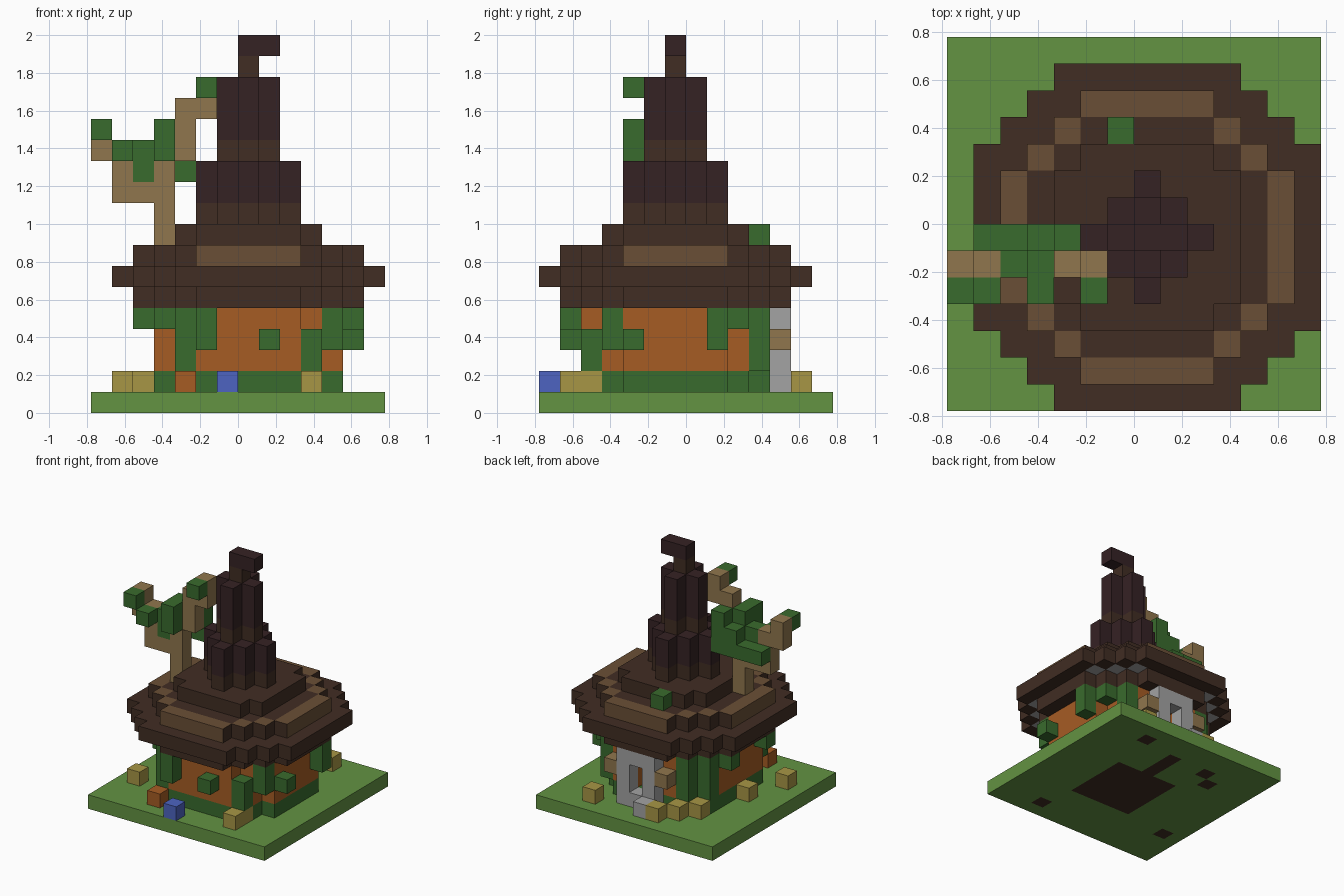
import bpy
import bmesh
from mathutils import Vector

U = 1 / 9            # block size
CI, CJ = 7, 6        # column of the roof's centre

cube = bpy.data.objects.get("Cube")
if cube:
    bpy.data.objects.remove(cube)


def linear(c):
    c /= 255
    return c / 12.92 if c <= 0.04045 else ((c + 0.055) / 1.055) ** 2.4


def material(name, hexcode):
    rgb = [linear(v) for v in bytes.fromhex(hexcode)] + [1]
    m = bpy.data.materials.new(name)
    m.use_nodes = True
    m.diffuse_color = rgb
    m.node_tree.nodes["Principled BSDF"].inputs["Base Color"].default_value = rgb
    return m


MATS = {n: material(n, h) for n, h in {
    "grass": "639342", "brown": "412d23", "light_brown": "6a4f36",
    "dark_wood": "352224", "leaf": "396b2d", "branch_wood": "90764d",
    "orange_wall": "a65c24", "straw": "a79645", "blue": "4d64c1",
    "stone": "a3a3a3"}.items()}

parts = {}           # part name -> (cells, colour rule)
filled = set()


def part(name, cells, colour):
    """Register blocks; a colour is a name or a rule(cell, normal)."""
    rule = colour if callable(colour) else (lambda c, n: colour)
    cells = set(cells) - filled
    filled.update(cells)
    parts[name] = (cells, rule)


def box(i0, i1, j0, j1, k0, k1):
    return {(i, j, k) for i in range(i0, i1 + 1)
            for j in range(j0, j1 + 1) for k in range(k0, k1 + 1)}


def offset(c):
    return abs(c[0] - CI), abs(c[1] - CJ)


def octagon(radius, diagonal, k0, k1):
    cells = box(CI - radius, CI + radius, CJ - radius, CJ + radius, k0, k1)
    return {c for c in cells if sum(offset(c)) <= diagonal}


def build(name, cells, rule):
    bm = bmesh.new()
    me = bpy.data.meshes.new(name)
    slots = []
    corner = Vector((-7, -7, 0))
    for c in sorted(cells):
        for axis in range(3):
            for s in (-1, 1):
                n = [0, 0, 0]
                n[axis] = s
                if tuple(a + b for a, b in zip(c, n)) in filled:
                    continue
                n = Vector(n)
                u = Vector([float(a == (axis + 1) % 3) for a in range(3)])
                v = n.cross(u)
                mid = Vector(c) + corner + Vector((.5, .5, .5)) + n / 2
                ring = [mid + (u * a + v * b) / 2
                        for a, b in ((-1, -1), (1, -1), (1, 1), (-1, 1))]
                f = bm.faces.new([bm.verts.new(p * U) for p in ring])
                col = rule(c, n)
                if col not in slots:
                    slots.append(col)
                    me.materials.append(MATS[col])
                f.material_index = slots.index(col)
    bmesh.ops.remove_doubles(bm, verts=bm.verts, dist=0.001)
    bm.to_mesh(me)
    bm.free()
    bpy.context.collection.objects.link(bpy.data.objects.new(name, me))


# Straw bales around the house
straw = [(10, 12), (10, 1), (10, 2), (1, 3), (2, 6), (5, 12), (4, 11), (3, 10)]
part("straw_bales", {(i, j, 1) for i, j in straw}, "straw")
part("blue_block", {(6, 0, 1)}, "blue")
part("orange_block", {(4, 1, 1)}, "orange_wall")

# Ground with bare earth below the floor, the path and some bales
earth = {(i, j) for i, j, k in box(5, 9, 4, 8, 0, 0) | box(7, 7, 9, 11, 0, 0)}
earth |= {(10, 12), (10, 1), (1, 3), (4, 11), (3, 10)}
part("ground", box(0, 13, 0, 13, 0, 0),
     lambda c, n: "brown" if n.z and c[:2] in earth else "grass")


# Hollow octagonal walls with a doorway at the back
def shell(k0, k1):
    return {c for c in octagon(4, 6, k0, k1)
            if max(offset(c)) == 4 or offset(c) == (3, 3)}


doorway = box(7, 7, 10, 11, 2, 3)
part("foundation", shell(1, 1), "leaf")
part("walls", shell(2, 4) - doorway, "orange_wall")
part("door_frame", box(6, 8, 11, 11, 1, 4) - doorway, "stone")
part("door_step", {(6, 12, 1)}, "stone")
part("door_brackets", {(5, 11, 3), (9, 11, 3)}, "branch_wood")

# Ivy on the walls
ivy = (box(4, 4, 2, 2, 2, 4) | box(5, 5, 1, 1, 3, 4) | box(10, 10, 2, 2, 2, 3)
       | box(11, 11, 3, 3, 3, 4) | box(12, 12, 8, 8, 3, 4)
       | box(10, 10, 10, 10, 2, 4) | box(4, 4, 10, 10, 1, 4)
       | box(3, 3, 9, 9, 1, 4)
       | {(8, 1, 3), (12, 4, 3), (11, 9, 4), (3, 3, 4), (2, 4, 4), (2, 8, 4)})
part("ivy", ivy, "leaf")


# Stepped roof with a pale ring on its upper tier
def eaves_colour(c, n):
    corner = sum(offset(c)) == 8 and min(offset(c)) >= 3
    return "stone" if n.z < 0 and corner else "brown"


def ring_colour(c, n):
    far, near = max(offset(c)), min(offset(c))
    rim = far == 5 or sum(offset(c)) == 7
    if rim and (n.z > 0 or (far == 5 and near <= 2 and
                            offset(c)[0 if n.x else 1] == 5)):
        return "light_brown"
    return "brown"


part("roof_underside", octagon(5, 7, 5, 5), "brown")
part("roof_eaves", octagon(6, 9, 6, 6), eaves_colour)
part("roof_ring", octagon(5, 7, 7, 7), ring_colour)
part("roof_cap", octagon(3, 5, 8, 8), "brown")

# Tapering spire with a bent tip
part("spire_lower", octagon(2, 2, 9, 11),
     lambda c, n: "brown" if c[2] == 9 else "dark_wood")
part("spire_upper", octagon(1, 1, 12, 15),
     lambda c, n: "brown" if c[2] == 12 else "dark_wood")
part("spire_neck", {(7, 6, 16)}, "brown")
part("spire_tip", {(7, 6, 17), (8, 6, 17)}, "dark_wood")

# Tree growing from the roof
part("tree_leaves", {
    (0, 4, 13), (1, 4, 12), (3, 4, 12), (3, 4, 13), (5, 4, 15),
    (2, 5, 11), (2, 5, 12), (3, 5, 13), (1, 6, 11), (2, 6, 11),
    (4, 6, 13)} | box(3, 4, 6, 6, 11, 12), "leaf")
part("tree_branches", box(3, 3, 5, 5, 8, 12) | box(1, 2, 5, 5, 10, 11)
     | box(0, 0, 5, 5, 12, 13) | {(1, 5, 12)} | box(4, 4, 5, 5, 12, 14)
     | box(5, 5, 5, 5, 14, 15), "branch_wood")
part("roof_moss", {(6, 10, 8)}, "leaf")

for part_name, (part_cells, part_rule) in parts.items():
    build(part_name, part_cells, part_rule)
